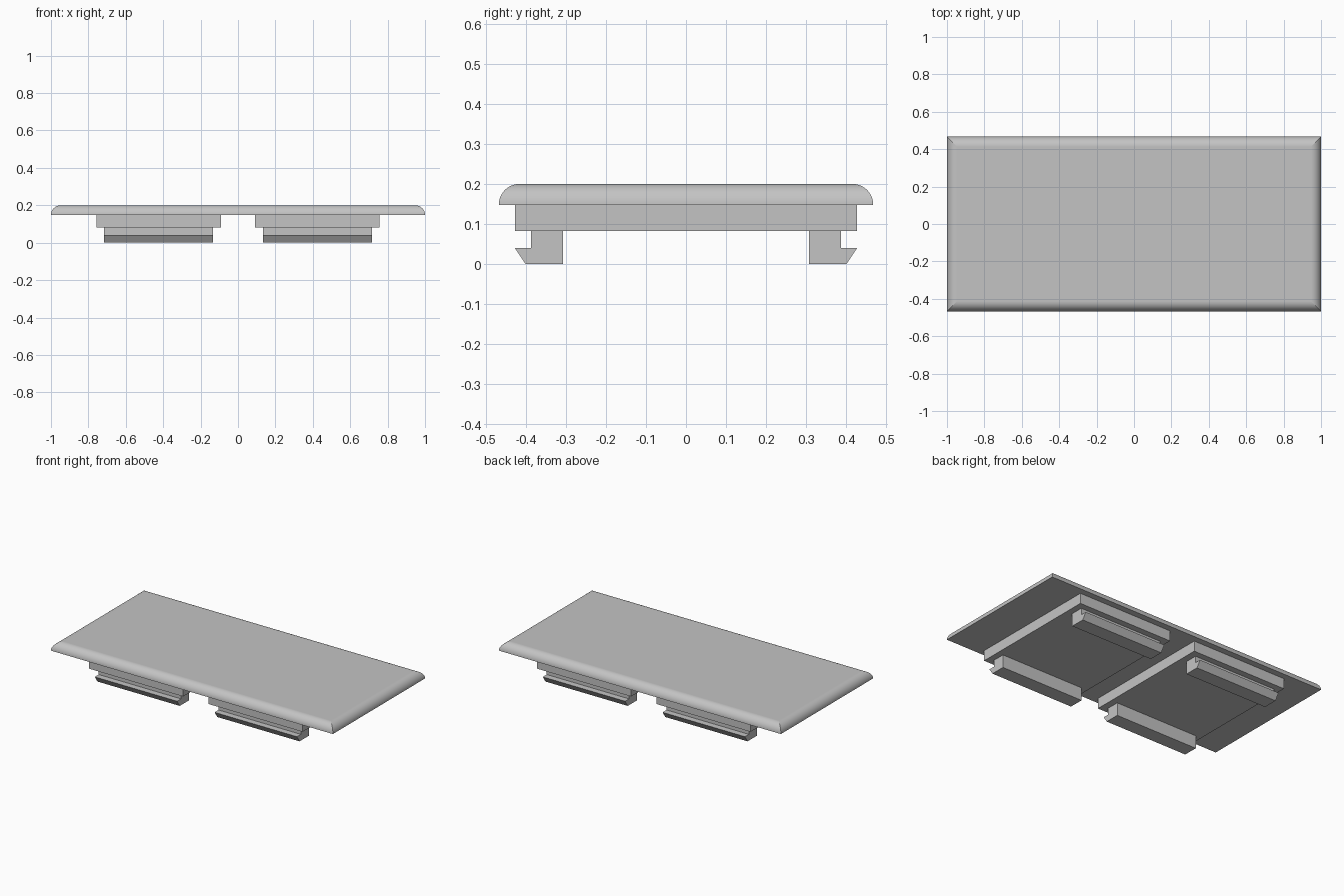
import bpy
import bmesh
import math

cube = bpy.data.objects.get("Cube")
if cube:
    bpy.data.objects.remove(cube, do_unlink=True)

# Single plain grey material
grey = bpy.data.materials.new("plain grey")
grey.use_nodes = True
colour = (0.55, 0.55, 0.55, 1)
grey.diffuse_color = colour
grey.node_tree.nodes["Principled BSDF"].inputs["Base Color"].default_value = colour


def add_object(name, bm):
    bmesh.ops.recalc_face_normals(bm, faces=bm.faces)
    mesh = bpy.data.meshes.new(name)
    bm.to_mesh(mesh)
    bm.free()
    mesh.materials.append(grey)
    obj = bpy.data.objects.new(name, mesh)
    bpy.context.collection.objects.link(obj)
    return obj


def bridge(bm, lower, upper):
    count = len(lower)
    for i in range(count):
        j = (i + 1) % count
        bm.faces.new((lower[i], lower[j], upper[j], upper[i])).smooth = True


def cover_plate(half_x, half_y, bottom, top, steps=14):
    """Plate with quarter-round edges that meet in mitred corners."""
    bm = bmesh.new()
    radius = top - bottom
    rings = []
    for k in range(steps + 1):
        a = math.pi / 2 * k / steps
        inset = radius * (1 - math.cos(a))
        x, y, z = half_x - inset, half_y - inset, bottom + radius * math.sin(a)
        rings.append([bm.verts.new((sx * x, sy * y, z))
                      for sx, sy in ((-1, -1), (1, -1), (1, 1), (-1, 1))])
    for lower, upper in zip(rings, rings[1:]):
        bridge(bm, lower, upper)
    bm.faces.new(rings[0])
    bm.faces.new(rings[-1])
    # Keep mitres and the flat faces crisp, smooth only around the rounding
    inner = {v for ring in rings[1:-1] for v in ring}
    for e in bm.edges:
        a, b = e.verts
        e.smooth = a in inner and b in inner and abs(a.co.z - b.co.z) < 1e-6
    return add_object("cover_plate", bm)


def extrude_profile(name, profile, x0, x1):
    """Prism along x from a (y, z) outline."""
    bm = bmesh.new()
    face = bm.faces.new([bm.verts.new((x0, y, z)) for y, z in profile])
    ext = bmesh.ops.extrude_face_region(bm, geom=[face])
    verts = [v for v in ext["geom"] if isinstance(v, bmesh.types.BMVert)]
    bmesh.ops.translate(bm, verts=verts, vec=(x1 - x0, 0, 0))
    return add_object(name, bm)


cover_plate(1.0, 0.467, 0.148, 0.2)

pad = [(-0.427, 0.082), (0.427, 0.082), (0.427, 0.148), (-0.427, 0.148)]
clip = [(0.307, 0), (0.4, 0), (0.427, 0.04), (0.387, 0.04),
        (0.387, 0.082), (0.307, 0.082)]

# Locating pad with a front and a back snap clip on each side
for side, sx in (("left", 1), ("right", -1)):
    extrude_profile(f"{side}_pad", pad, sx * 0.09, sx * 0.757)
    for end, sy in (("back", 1), ("front", -1)):
        extrude_profile(f"{side}_{end}_clip", [(sy * y, z) for y, z in clip],
                        sx * 0.133, sx * 0.717)
